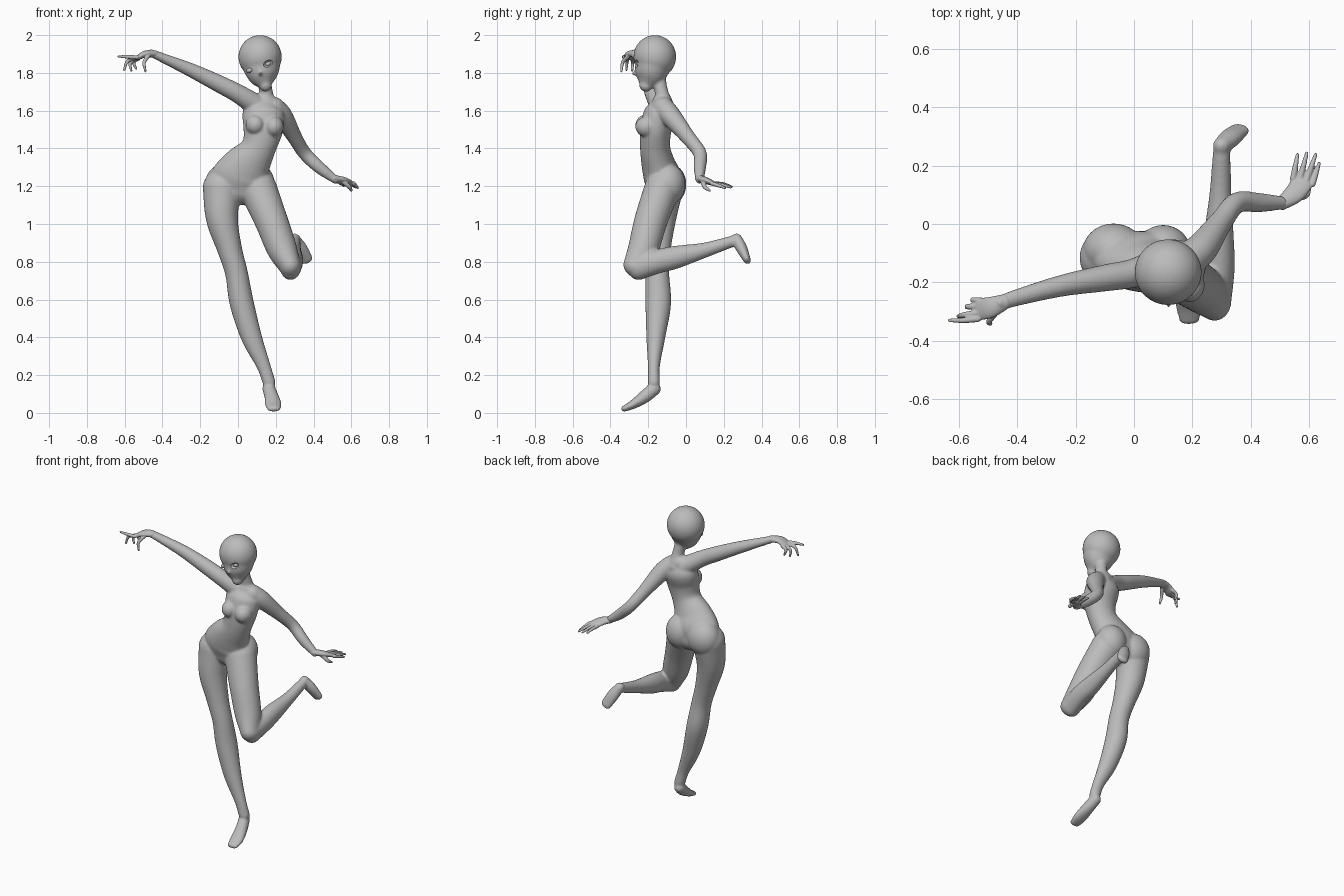
import bpy, bmesh, math
from mathutils import Vector, Matrix

if "Cube" in bpy.data.objects:
    bpy.data.objects.remove(bpy.data.objects["Cube"], do_unlink=True)

X, Y = Vector((1, 0, 0)), Vector((0, 1, 0))
SIDES, STEPS = 28, 6

skin = bpy.data.materials.new("plain grey")
skin.use_nodes = True
grey = (0.5, 0.5, 0.5, 1)
skin.diffuse_color = grey
skin.node_tree.nodes["Principled BSDF"].inputs["Base Color"].default_value = grey


def spline(keys):
    """Catmull-Rom through keys of any dimension."""
    keys = [Vector(k) for k in keys]
    ends = [keys[0] * 2 - keys[1]] + keys + [keys[-1] * 2 - keys[-2]]
    out = []
    for a, b, c, d in zip(ends, ends[1:], ends[2:], ends[3:]):
        for i in range(STEPS):
            t = i / STEPS
            out.append(b + (c - a) * (t / 2) + (a * 2 - b * 5 + c * 4 - d) * (t * t / 2)
                       + (b * 3 - a - c * 3 + d) * (t ** 3 / 2))
    return out + [keys[-1]]


def tube(bm, ref, *keys):
    """Round-ended loft; each key is x, y, z, radius along ref, radius across."""
    keys = [k if len(k) == 5 else (*k, k[-1]) for k in keys]
    path = spline(keys)
    pos = [p.to_3d() if len(p) == 3 else Vector(p[:3]) for p in path]
    rad = [(p[3], p[4]) for p in path]
    tan = [(pos[min(i + 1, len(pos) - 1)] - pos[max(i - 1, 0)]).normalized()
           for i in range(len(pos))]
    stations = [(pos[i], tan[i], *rad[i], 1) for i in range(len(pos))]

    def cap(i, sign):
        depth = min(rad[i])
        angles = [math.pi / 2 * k / STEPS for k in range(1, STEPS)]
        return [(pos[i] + tan[i] * sign * depth * math.sin(a), tan[i], *rad[i], math.cos(a))
                for a in angles]

    stations = cap(0, -1)[::-1] + stations + cap(-1, 1)
    rings = []
    for p, t, ra, rb, s in stations:
        u = (ref - t * ref.dot(t)).normalized()
        v = t.cross(u)
        ring = []
        for k in range(SIDES):
            a = math.tau * k / SIDES
            ring.append(bm.verts.new(p + (u * ra * math.cos(a) + v * rb * math.sin(a)) * s))
        rings.append(ring)
    for r, q in zip(rings, rings[1:]):
        for k in range(SIDES):
            j = (k + 1) % SIDES
            bm.faces.new((r[k], r[j], q[j], q[k]))
    bm.faces.new(rings[0][::-1])
    bm.faces.new(rings[-1])


def ball(bm, centre, radii, turn=Matrix()):
    m = Matrix.Translation(centre) @ turn @ Matrix.Diagonal((*radii, 1))
    bmesh.ops.create_uvsphere(bm, u_segments=32, v_segments=20, radius=1, matrix=m)


def make(name, bm):
    bmesh.ops.recalc_face_normals(bm, faces=bm.faces)
    mesh = bpy.data.meshes.new(name)
    bm.to_mesh(mesh)
    bm.free()
    mesh.materials.append(skin)
    ob = bpy.data.objects.new(name, mesh)
    bpy.context.collection.objects.link(ob)
    return ob


def fuse(ob, voxel, rounds):
    """Melt overlapping parts into one smooth skin."""
    bpy.context.view_layer.objects.active = ob
    re = ob.modifiers.new("fuse", "REMESH")
    re.mode, re.voxel_size, re.use_smooth_shade = "VOXEL", voxel, True
    sm = ob.modifiers.new("soften", "SMOOTH")
    sm.factor, sm.iterations = 0.5, rounds
    for m in (re, sm):
        bpy.ops.object.modifier_apply(modifier=m.name)
    ob.data.shade_smooth()


# Torso, from hips to collar
bm = bmesh.new()
tube(bm, X, (.02, -.115, 1.19, .17, .09), (.025, -.125, 1.25, .165, .1), (.05, -.145, 1.31, .13, .09),
     (.107, -.163, 1.4, .092, .08), (.133, -.16, 1.5, .105, .083), (.135, -.135, 1.59, .11, .085),
     (.14, -.125, 1.64, .075, .055))
for x, z in ((.092, 1.525), (.19, 1.515)):
    ball(bm, (x, -.208, z), (.052, .06, .055))
for x, y, r in ((-.07, -.09, .105), (.1, -.095, .095)):
    ball(bm, (x, y, 1.21), (r, .092, .11))

# Neck and head
tube(bm, X, (.15, -.115, 1.62, .055), (.148, -.13, 1.7, .036), (.13, -.15, 1.79, .04))
ball(bm, (.117, -.165, 1.885), (.115, .113, .115))
tube(bm, X, (.12, -.17, 1.87, .1, .1), (.127, -.182, 1.82, .096, .092),
     (.136, -.198, 1.77, .072, .073), (.146, -.213, 1.733, .033, .036))
ball(bm, (.118, -.276, 1.797), (.008, .012, .012))

# Arms
tube(bm, Y, (.11, -.13, 1.62, .06), (.0, -.168, 1.69, .05), (-.1, -.185, 1.742, .046),
     (-.25, -.212, 1.815, .037), (-.4, -.252, 1.88, .029, .025), (-.46, -.272, 1.905, .026, .02))
tube(bm, Y, (.19, -.12, 1.615, .058), (.235, -.08, 1.57, .055), (.3, .01, 1.46, .04),
     (.353, .073, 1.375, .036), (.43, .073, 1.3, .033), (.515, .072, 1.235, .022))

# Standing leg and foot
tube(bm, X, (-.085, -.115, 1.19, .102, .1), (-.085, -.14, 1.03, .085, .088), (-.045, -.15, .87, .066, .07),
     (-.008, -.152, .74, .06, .063), (.02, -.147, .58, .064, .068), (.072, -.16, .4, .055, .05),
     (.135, -.17, .25, .037, .032), (.165, -.17, .16, .034, .032))
tube(bm, X, (.163, -.168, .128, .034, .036), (.178, -.22, .085, .038, .034),
     (.187, -.28, .045, .044, .024), (.19, -.328, .022, .036, .016))

# Raised leg and foot
tube(bm, X, (.105, -.125, 1.19, .1, .095), (.175, -.185, 1.02, .088, .088),
     (.232, -.225, .87, .08, .082), (.276, -.262, .775, .058, .072))
tube(bm, X, (.278, -.258, .772, .056, .07), (.29, -.15, .802, .055, .064), (.29, -.05, .825, .052, .06),
     (.296, .1, .862, .038, .04), (.3, .245, .908, .03, .03))
tube(bm, X, (.3, .268, .92, .03, .03), (.33, .295, .87, .038, .03), (.362, .323, .81, .036, .02))

body = make("body", bm)
fuse(body, .0065, 9)

# Eye sockets and mouth, cut as shallow hollows
bm = bmesh.new()
tilt = Matrix.Rotation(math.radians(-22), 4, "Y")
for x, y, z, yaw in ((.058, -.262, 1.812, -30), (.162, -.268, 1.848, 16)):
    ball(bm, (x, y, z), (.029, .018, .019), tilt @ Matrix.Rotation(math.radians(yaw), 4, "Z"))
tube(bm, Y, (.112, -.272, 1.758, .012, .0025), (.14, -.274, 1.757, .012, .003), (.163, -.262, 1.776, .012, .002))
cutter = make("face_cutter", bm)
cutter.hide_render = True
cut = body.modifiers.new("face", "BOOLEAN")
cut.operation, cut.object, cut.solver = "DIFFERENCE", cutter, "EXACT"
bpy.context.view_layer.objects.active = body
bpy.ops.object.modifier_apply(modifier=cut.name)
bpy.data.objects.remove(cutter, do_unlink=True)
bm = bmesh.new()
for x, y, z in ((.064, -.236, 1.814), (.158, -.24, 1.847)):
    ball(bm, (x, y, z), (.021, .021, .014), tilt)
make("eyes", bm).data.shade_smooth()

# Right hand, fingers drooping past a straight index
bm = bmesh.new()
tube(bm, Y, (-.44, -.265, 1.9, .026, .02), (-.49, -.285, 1.9, .036, .018), (-.53, -.292, 1.88, .038, .013))
fingers = (((-.535, -.325, 1.882), (-.585, -.33, 1.885), (-.632, -.33, 1.887)),
           ((-.54, -.305, 1.88), (-.585, -.312, 1.862), (-.603, -.316, 1.815)),
           ((-.535, -.283, 1.878), (-.57, -.283, 1.852), (-.565, -.285, 1.812)),
           ((-.525, -.262, 1.877), (-.552, -.26, 1.857), (-.54, -.26, 1.822)),
           ((-.475, -.305, 1.89), (-.497, -.335, 1.855), (-.49, -.342, 1.808)))
for a, b, c in fingers:
    tube(bm, Y, (*a, .011), (*b, .0095), (*c, .006))
fuse(make("right_hand", bm), .0035, 3)

# Left hand, spread flat and turned back
bm = bmesh.new()
tube(bm, X, (.505, .07, 1.24, .024, .02), (.55, .105, 1.23, .035, .018), (.578, .145, 1.215, .038, .013))
for i, (x, y) in enumerate(((.56, .238), (.592, .243), (.622, .238), (.634, .208))):
    k = .545 + i * .022
    root, z = .155 - i * .006, 1.2 - i * .003
    tube(bm, X, (k, root, 1.215, .011), ((k + x) / 2, (root + y) / 2, z + .012, .0095), (x, y, z, .006))
tube(bm, X, (.56, .09, 1.222, .013), (.59, .1, 1.195, .011), (.6, .125, 1.178, .007))
fuse(make("left_hand", bm), .0035, 3)
